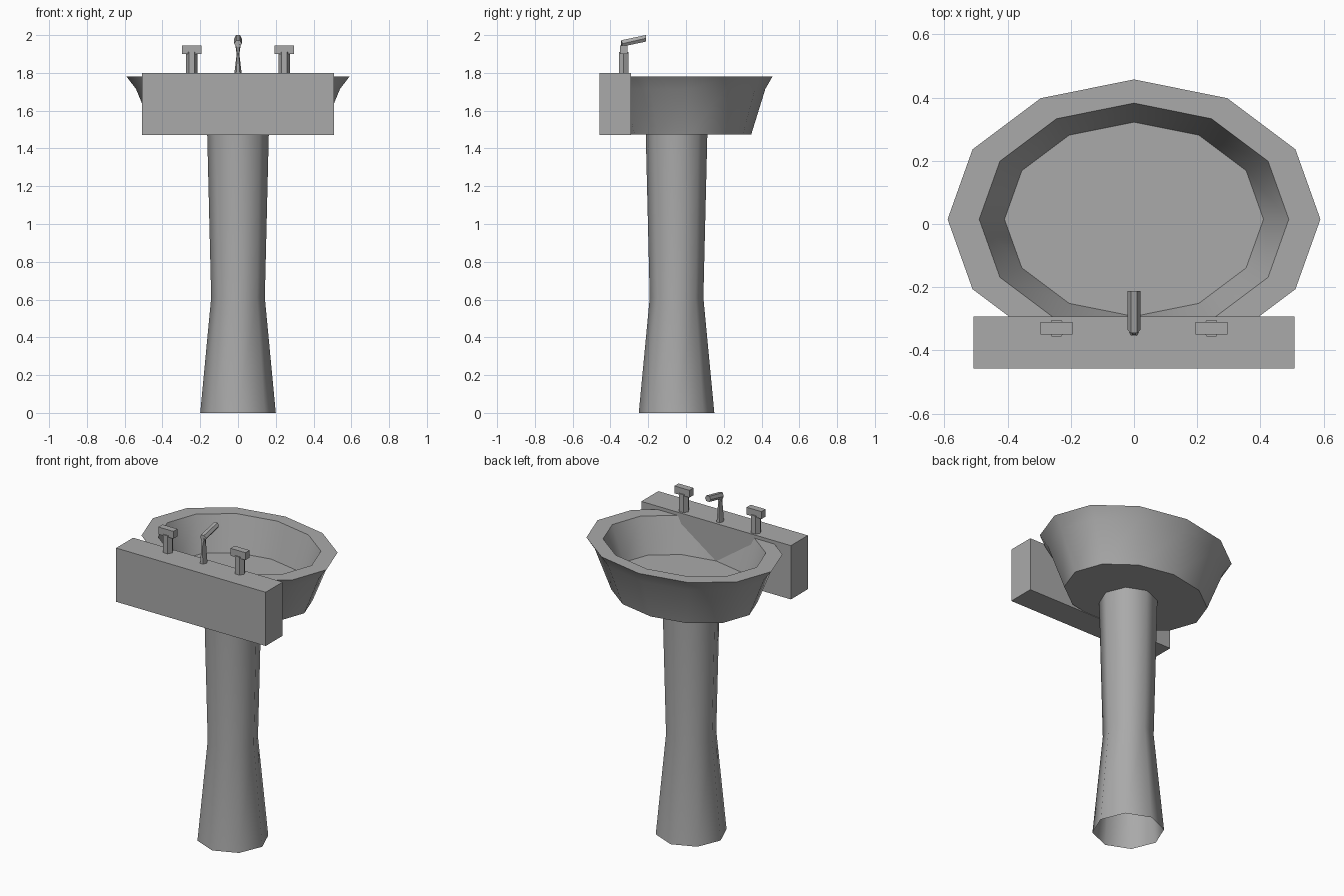
import bpy
import bmesh
from math import cos, sin, pi, radians

cube = bpy.data.objects.get("Cube")
if cube:
    bpy.data.objects.remove(cube, do_unlink=True)

grey = bpy.data.materials.new("grey ceramic")
grey.use_nodes = True
COLOUR = (0.4, 0.4, 0.4, 1)
grey.diffuse_color = COLOUR
grey.node_tree.nodes["Principled BSDF"].inputs["Base Color"].default_value = COLOUR


def finish(name, bm, outward=True):
    if outward:
        bmesh.ops.recalc_face_normals(bm, faces=bm.faces)
    mesh = bpy.data.meshes.new(name)
    bm.to_mesh(mesh)
    bm.free()
    mesh.materials.append(grey)
    obj = bpy.data.objects.new(name, mesh)
    bpy.context.collection.objects.link(obj)
    bpy.ops.object.select_all(action="DESELECT")
    obj.select_set(True)
    bpy.context.view_layer.objects.active = obj
    bpy.ops.object.shade_smooth_by_angle(angle=radians(50))
    return obj


def ring(sides, rx, ry, z, x=0, y=0):
    return [(x + rx * cos(2 * pi * i / sides), y + ry * sin(2 * pi * i / sides), z)
            for i in range(sides)]


def loft(name, rings, cap_start=True, cap_end=True):
    """Skin a list of matching rings, optionally closing the ends."""
    bm = bmesh.new()
    loops = [[bm.verts.new(p) for p in r] for r in rings]
    n = len(loops[0])
    for a, b in zip(loops, loops[1:]):
        for i in range(n):
            j = (i + 1) % n
            bm.faces.new((a[i], a[j], b[j], b[i]))
    if cap_start:
        bm.faces.new(loops[0][::-1])
    if cap_end:
        bm.faces.new(loops[-1])
    return finish(name, bm)


def box(name, x0, x1, y0, y1, z0, z1):
    corners = [(x0, y0), (x1, y0), (x1, y1), (x0, y1)]
    return loft(name, [[(x, y, z) for x, y in corners] for z in (z0, z1)])


# Pedestal: open octagonal column with a waist
loft("pedestal", [ring(8, r, r, z, y=-0.05)
                  for r, z in ((0.2, 0), (0.142, 0.61), (0.163, 1.475))], False, False)

# Basin: outer wall, flat rim, inner wall and floor
loft("basin", [ring(12, rx, rx * 0.75, z, y=0.015) for rx, z in
               ((0.44, 1.473), (0.54, 1.715), (0.59, 1.78), (0.49, 1.78), (0.41, 1.57))])

# Back block
box("back_block", -0.508, 0.508, -0.457, -0.292, 1.47, 1.8)

# Taps
for side, x in (("right", -0.245), ("left", 0.245)):
    loft(side + "_tap_post", [ring(6, 0.03, 0.03, z, x, -0.33) for z in (1.8, 1.91)])
    box(side + "_tap_handle", x - 0.051, x + 0.051, -0.35, -0.31, 1.9, 1.945)

# Spout: pinched stem and a rising hexagonal arm with a pointed rear
loft("spout_stem", [ring(6, rx, ry, z, 0, -0.332) for rx, ry, z in
                    ((0.019, 0.025, 1.8), (0.007, 0.021, 1.9), (0.015, 0.011, 1.95))])
arm = []
for y, z, point in ((-0.335, 1.955, 1), (-0.212, 1.983, 0)):
    arm.append([(px, y - point * (0.02 - abs(px)), z + pz)
                for px, pz, _ in [(0.02 * cos(i * pi / 3), 0.02 * sin(i * pi / 3), 0)
                                  for i in range(6)]])
loft("spout_arm", arm)
